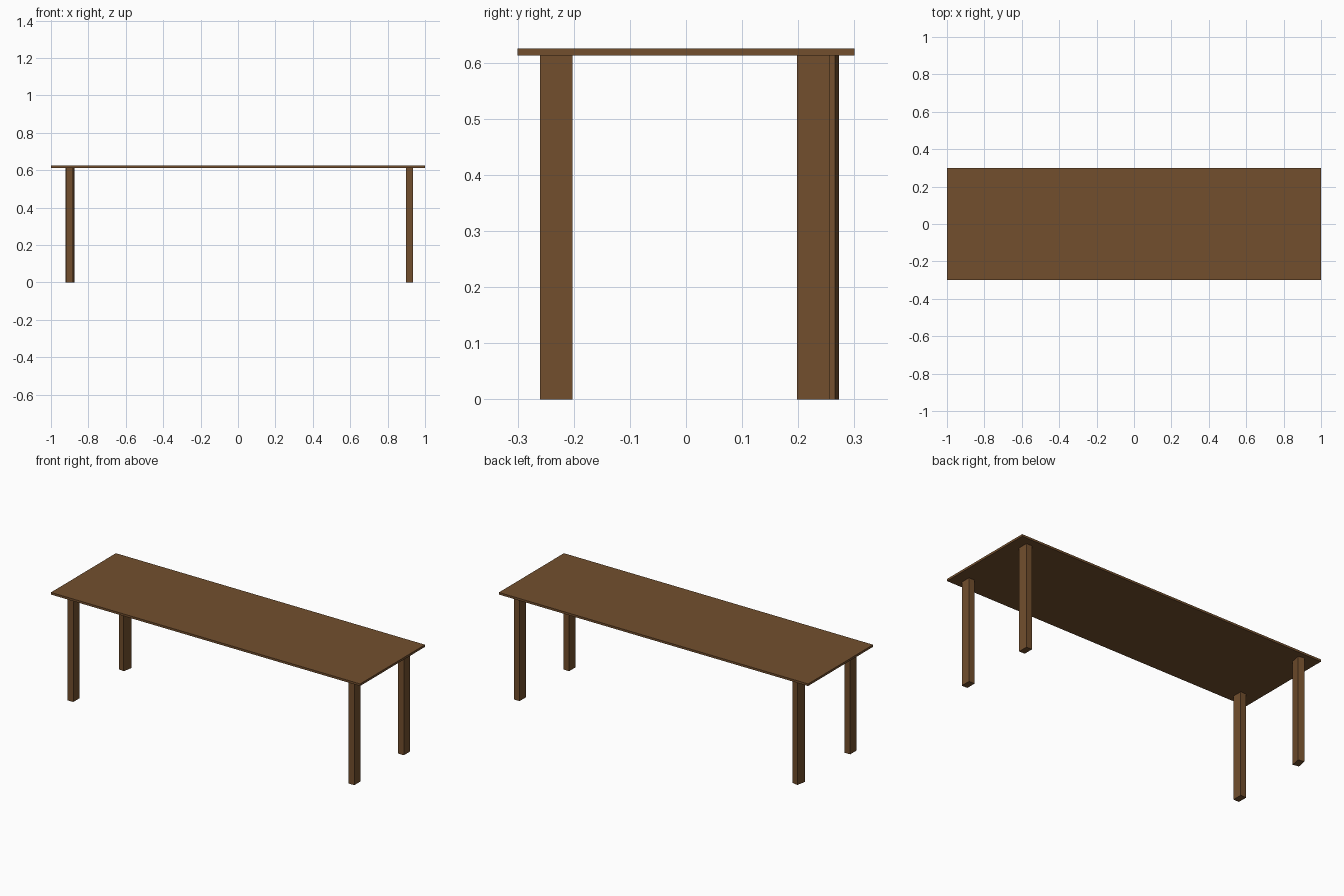
import bpy, math

if "Cube" in bpy.data.objects:
    bpy.data.objects.remove(bpy.data.objects["Cube"])

# One brown wood colour
wood = bpy.data.materials.new("brown wood")
wood.diffuse_color = (0.17, 0.078, 0.027, 1)
wood.use_nodes = True
wood.node_tree.nodes["Principled BSDF"].inputs["Base Color"].default_value = wood.diffuse_color

def box(name, center, size, turn=0.0):
    bpy.ops.mesh.primitive_cube_add(size=1, location=center,
                                    rotation=(0, 0, math.radians(turn)))
    ob = bpy.context.object
    ob.name = name
    ob.scale = size
    ob.data.materials.append(wood)
    return ob

TOP, UNDER = 0.625, 0.6125

# Thin table top
box("table_top", (0, 0, (TOP + UNDER) / 2), (2, 0.6, TOP - UNDER))

# Four legs; the back left one is set slightly twisted
legs = {
    "front_left_leg": (-0.902, -0.231, 0),
    "front_right_leg": (0.916, -0.231, 0),
    "back_right_leg": (0.916, 0.227, 0),
    "back_left_leg": (-0.899, 0.241, -11),
}
for name, (x, y, turn) in legs.items():
    box(name, (x, y, UNDER / 2), (0.037, 0.058, UNDER), turn)
